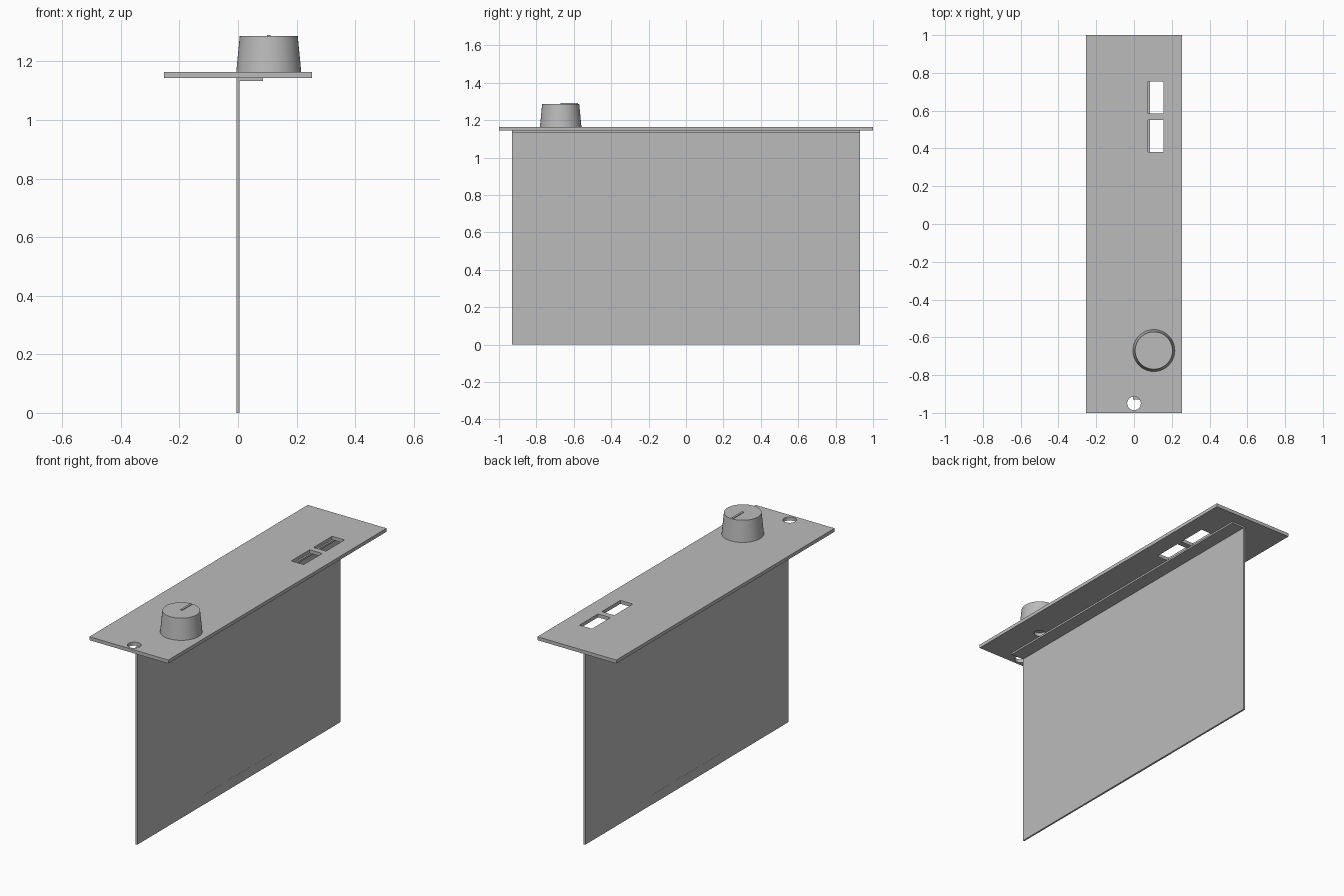
import bpy, bmesh
from mathutils import Matrix

cube = bpy.data.objects.get("Cube")
if cube:
    bpy.data.objects.remove(cube, do_unlink=True)

grey = bpy.data.materials.new("plain grey")
grey.use_nodes = True
colour = (0.5, 0.5, 0.5, 1)
grey.diffuse_color = colour
grey.node_tree.nodes["Principled BSDF"].inputs["Base Color"].default_value = colour


def finish(name, bm):
    bmesh.ops.recalc_face_normals(bm, faces=bm.faces)
    mesh = bpy.data.meshes.new(name)
    bm.to_mesh(mesh)
    bm.free()
    mesh.materials.append(grey)
    ob = bpy.data.objects.new(name, mesh)
    bpy.context.collection.objects.link(ob)
    return ob


def box(name, x, y, z):
    bm = bmesh.new()
    bmesh.ops.create_cube(bm, size=1)
    for v in bm.verts:
        for i, (lo, hi) in enumerate((x, y, z)):
            v.co[i] = hi if v.co[i] > 0 else lo
    return finish(name, bm)


def cone(name, x, y, z, r_low, r_high):
    bm = bmesh.new()
    place = Matrix.Translation((x, y, (z[0] + z[1]) / 2))
    bmesh.ops.create_cone(bm, cap_ends=True, segments=64, radius1=r_low,
                          radius2=r_high, depth=z[1] - z[0], matrix=place)
    return finish(name, bm)


def smooth(ob):
    bpy.ops.object.select_all(action="DESELECT")
    ob.select_set(True)
    bpy.context.view_layer.objects.active = ob
    bpy.ops.object.shade_smooth_by_angle()


BOTTOM, TOP = 1.144, 1.164
KNOB_X, KNOB_Y = 0.105, -0.67
through = (BOTTOM - 0.1, TOP + 0.1)

# Front panel with two sockets, a screw hole and a shaft hole
panel = box("panel", (-0.253, 0.253), (-1, 1), (BOTTOM, TOP))
cutters = [
    box("lower_socket_cutter", (0.075, 0.155), (0.38, 0.55), through),
    box("upper_socket_cutter", (0.075, 0.155), (0.585, 0.755), through),
    cone("screw_hole_cutter", 0, -0.95, through, 0.036, 0.036),
    cone("shaft_hole_cutter", KNOB_X, KNOB_Y, through, 0.03, 0.03),
]
for cutter in cutters:
    cut = panel.modifiers.new(cutter.name, "BOOLEAN")
    cut.operation = "DIFFERENCE"
    cut.solver = "EXACT"
    cut.object = cutter
    cutter.hide_render = True
    cutter.hide_set(True)
    cutter.display_type = "WIRE"

# Upright sheet with a folded flange, extruded from an L profile
bm = bmesh.new()
T = 0.005
profile = [(-T, 0), (T, 0), (T, 1.134), (0.085, 1.134), (0.085, BOTTOM), (-T, BOTTOM)]
face = bm.faces.new([bm.verts.new((x, -0.93, z)) for x, z in profile])
side = bmesh.ops.extrude_face_region(bm, geom=[face])["geom"]
bmesh.ops.translate(bm, vec=(0, 1.86, 0),
                    verts=[v for v in side if isinstance(v, bmesh.types.BMVert)])
finish("board", bm)

# Contact strip on the lower edge of the board
box("contact_strip", (-0.0056, 0.0056), (-0.31, 0.31), (0, 0.055))

# Tapered knob with a raised pointer
smooth(cone("knob", KNOB_X, KNOB_Y, (TOP, 1.287), 0.111, 0.099))
box("knob_pointer", (KNOB_X - 0.006, KNOB_X + 0.006), (KNOB_Y, -0.578), (1.28, 1.291))
